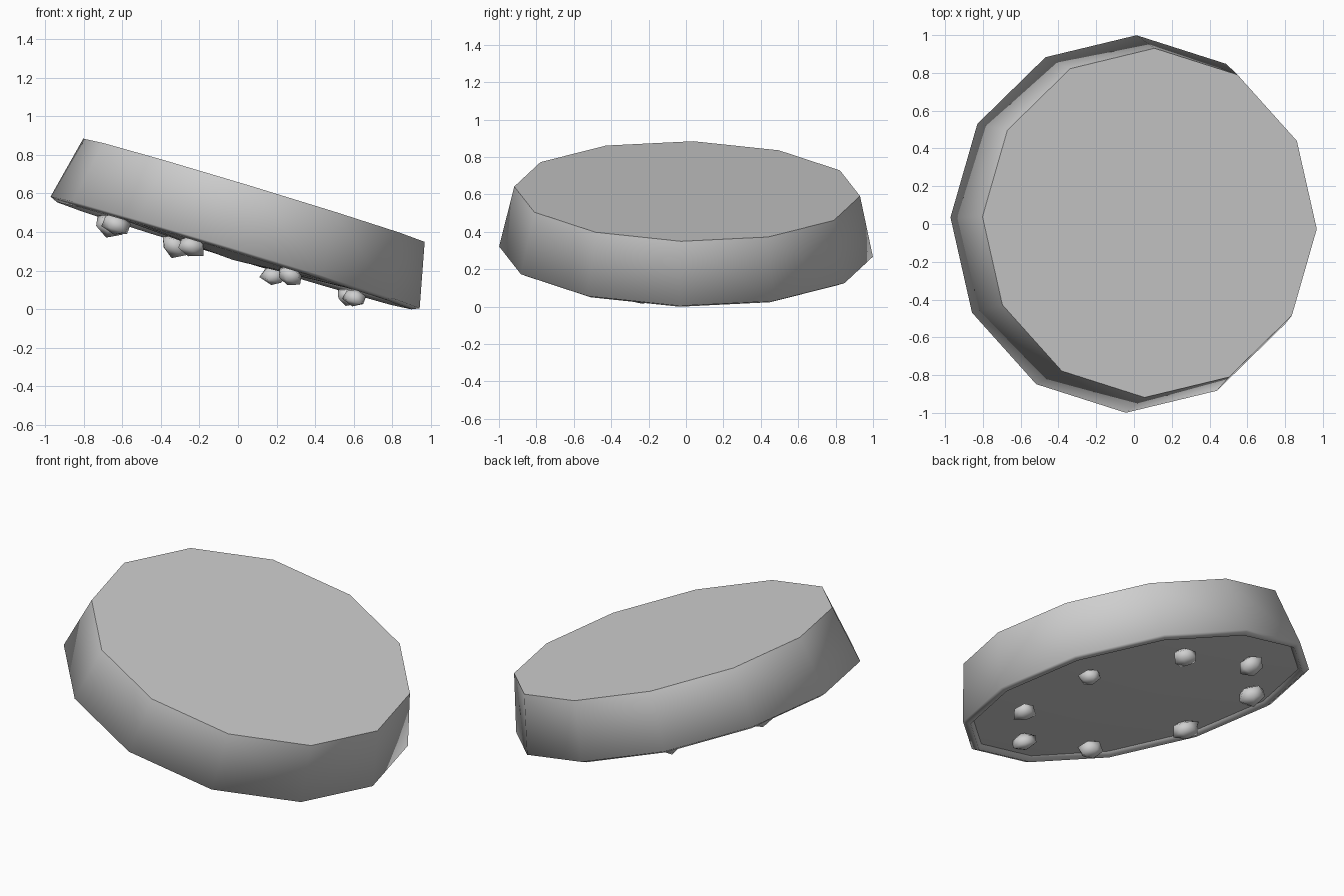
import bpy, bmesh, math, random
from mathutils import Vector, Matrix

if "Cube" in bpy.data.objects:
    bpy.data.objects.remove(bpy.data.objects["Cube"], do_unlink=True)

random.seed(4)
SIDES = 12

grey = bpy.data.materials.new("stone_grey")
grey.use_nodes = True
colour = (0.62, 0.62, 0.62, 1)
grey.diffuse_color = colour
grey.node_tree.nodes["Principled BSDF"].inputs["Base Color"].default_value = colour

# Tilted frame shared by every part; its origin is the middle of the underside
normal = Vector((0.29, 0.018, 0.957)).normalized()
x_axis = Vector((1, 0, 0))
x_axis = (x_axis - normal * x_axis.dot(normal)).normalized()
y_axis = normal.cross(x_axis)
frame = Matrix((x_axis, y_axis, normal)).transposed().to_4x4()
frame.translation = (-0.015, 0, 0.294)
frame = frame @ Matrix.Rotation(math.radians(-1.7), 4, 'Z')


def finish(bm, name):
    bmesh.ops.recalc_face_normals(bm, faces=bm.faces)
    mesh = bpy.data.meshes.new(name)
    for face in bm.faces:
        face.smooth = True
    bm.transform(frame)
    bm.to_mesh(mesh)
    bm.free()
    mesh.materials.append(grey)
    obj = bpy.data.objects.new(name, mesh)
    bpy.context.collection.objects.link(obj)
    return obj


# Slab: top rim, bottom rim, hanging lip, edge of the underside (radius, height)
profile = [(0.925, 0.337), (1.0, 0), (0.96, -0.018), (0.94, 0.012)]
bm = bmesh.new()
rings = []
for radius, height in profile:
    ring = []
    for i in range(SIDES):
        a = math.tau * i / SIDES
        ring.append(bm.verts.new((radius * math.cos(a), radius * math.sin(a), height)))
    rings.append(ring)
for upper, lower in zip(rings, rings[1:]):
    for i in range(SIDES):
        j = (i + 1) % SIDES
        bm.faces.new((upper[i], upper[j], lower[j], lower[i]))
for edge in bm.faces.new(rings[0]).edges:
    edge.smooth = False

# Underside bulges gently down to its middle
floor = bm.faces.new(rings[-1])
for edge in floor.edges:
    edge.smooth = False
bmesh.ops.poke(bm, faces=[floor])["verts"][0].co.z = -0.04
finish(bm, "platform_slab")

# Eight rough, flattened studs in a circle on the underside
for k in range(8):
    angle = math.radians(28 + 45 * k)
    size = 0.078 - 0.008 * math.cos(angle)
    bm = bmesh.new()
    bmesh.ops.create_icosphere(bm, subdivisions=1, radius=size)
    for v in bm.verts:
        v.co *= random.uniform(0.8, 1.1)
        v.co.z *= 0.75
    place = Matrix.Translation((0.7 * math.cos(angle), 0.7 * math.sin(angle), -0.047))
    bm.transform(place @ Matrix.Rotation(angle, 4, 'Z'))
    finish(bm, f"underside_stud_{k + 1}")
